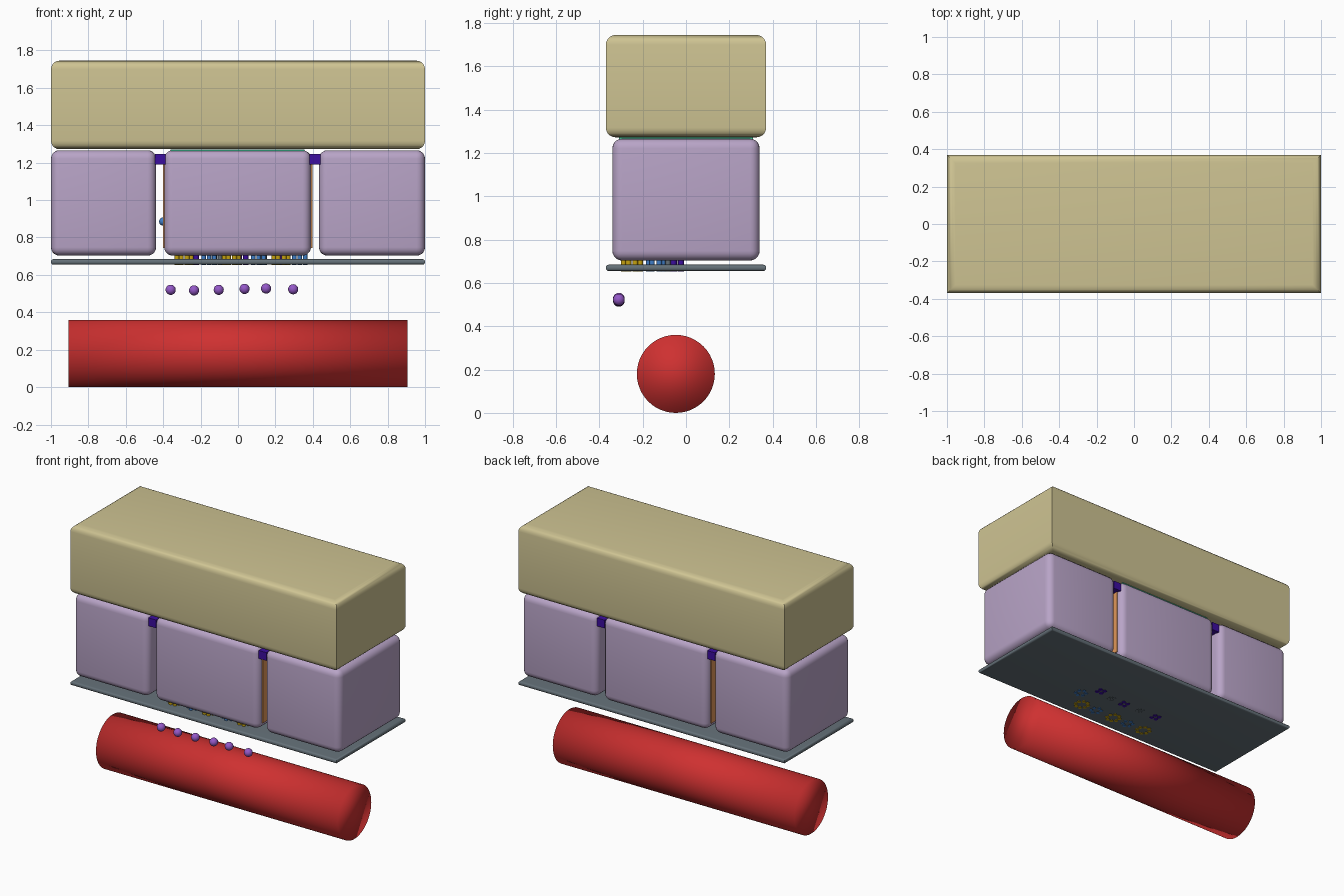
import bpy, bmesh, math
from mathutils import Matrix, Vector

if "Cube" in bpy.data.objects:
    bpy.data.objects.remove(bpy.data.objects["Cube"])


def material(name, r, g, b):
    m = bpy.data.materials.new(name)
    m.diffuse_color = (r, g, b, 1)
    m.use_nodes = True
    m.node_tree.nodes["Principled BSDF"].inputs["Base Color"].default_value = m.diffuse_color
    return m


SAND = material("sand", .62, .55, .29)
LILAC = material("lilac", .48, .37, .57)
GREY = material("slate grey", .13, .165, .19)
RED = material("red", .62, .03, .03)
PURPLE = material("purple", .30, .10, .58)
INDIGO = material("indigo", .045, .004, .35)
ORANGE = material("orange", .76, .31, .10)
GREEN = material("sea green", .045, .48, .27)
YELLOW = material("mustard", .56, .36, .005)
BLUE = material("blue", .05, .21, .58)


def finish(bm, name, mat, angle=40):
    """Turn a bmesh into a smooth object, keeping edges above the angle sharp."""
    for f in bm.faces:
        f.smooth = True
    me = bpy.data.meshes.new(name)
    bm.to_mesh(me)
    bm.free()
    me.materials.append(mat)
    if angle:
        me.set_sharp_from_angle(angle=math.radians(angle))
    ob = bpy.data.objects.new(name, me)
    bpy.context.collection.objects.link(ob)
    return ob


def box(name, mat, x, y, z, radius=0, upright=True):
    """Box from (min, max) ranges; upright=False leaves vertical edges square."""
    bm = bmesh.new()
    lo, hi = Vector((x[0], y[0], z[0])), Vector((x[1], y[1], z[1]))
    bmesh.ops.create_cube(bm, size=1, matrix=Matrix.Translation((lo + hi) / 2)
                          @ Matrix.Diagonal((*(hi - lo), 1)))
    if radius:
        edges = [e for e in bm.edges
                 if upright or abs(e.verts[0].co.z - e.verts[1].co.z) < 1e-4]
        bmesh.ops.bevel(bm, geom=edges, offset=radius, segments=5,
                        profile=.5, affect='EDGES')
    return finish(bm, name, mat)


def ball(name, mat, loc, r):
    bm = bmesh.new()
    bmesh.ops.create_uvsphere(bm, u_segments=24, v_segments=14, radius=r,
                              matrix=Matrix.Translation(loc))
    return finish(bm, name, mat, 0)


def pore(name, mat, x, y, count, ring, r):
    """Ring of small upright rods passing through the base sheet."""
    bm = bmesh.new()
    for i in range(count):
        a = math.tau * (i + .5) / count
        loc = (x + ring * math.cos(a), y + ring * math.sin(a), .684)
        bmesh.ops.create_cone(bm, cap_ends=True, segments=12, radius1=r,
                              radius2=r, depth=.064,
                              matrix=Matrix.Translation(loc))
    return finish(bm, name, mat)


# Large upper block and thin base sheet
box("upper_block", SAND, (-1, 1), (-.37, .37), (1.272, 1.745), .045, False)
box("base_sheet", GREY, (-1, 1), (-.37, .37), (.655, .684), .013, False)

# Row of three rounded cells
for name, x in (("left_cell", (-1, -.438)), ("middle_cell", (-.395, .39)),
                ("right_cell", (.433, 1))):
    box(name, LILAC, x, (-.34, .34), (.703, 1.266), .045)

# Linings on the sides and top of the middle cell
box("left_lining", ORANGE, (-.402, -.393), (-.30, .30), (.745, 1.225))
box("right_lining", ORANGE, (.388, .397), (-.30, .30), (.745, 1.225))
box("top_lining", GREEN, (-.36, .355), (-.31, .31), (1.26, 1.271))

# Junction bars bridging the gaps between cells
box("left_junction", INDIGO, (-.445, -.388), (-.325, .325), (1.19, 1.245))
box("right_junction", INDIGO, (.383, .44), (-.325, .325), (1.19, 1.245))

# Lower tube, lying along x
bm = bmesh.new()
bmesh.ops.create_cone(bm, cap_ends=True, segments=48, radius1=.18, radius2=.18,
                      depth=1.815, matrix=Matrix.Translation((0, -.047, .18))
                      @ Matrix.Rotation(math.pi / 2, 4, 'Y'))
finish(bm, "lower_tube", RED, 0)

# Loose beads between tube and sheet, and one bead in the left gap
for i, (x, z) in enumerate(((-.36, .52), (-.235, .517), (-.103, .52),
                            (.035, .525), (.15, .527), (.295, .523))):
    ball(f"bead_{i + 1}", PURPLE, (x, -.31, z), .027)
ball("gap_bead", BLUE, (-.40, -.18, .885), .022)

# Pores through the base sheet
for i, x in enumerate((-.288, -.035, .23)):
    pore(f"large_pore_{i + 1}", YELLOW, x, -.25, 8, .041, .013)
for i, (x, y) in enumerate(((-.155, -.25), (.11, -.25), (.33, -.14))):
    pore(f"medium_pore_{i + 1}", BLUE, x, y, 6, .033, .012)
for i, (x, y) in enumerate(((-.24, -.07), (.025, -.07), (.245, -.04))):
    pore(f"small_pore_{i + 1}", INDIGO, x, y, 4, .024, .014)
for i, x in enumerate((-.11, .13)):
    pore(f"tiny_pore_{i + 1}", GREY, x, -.07, 4, .018, .011)
